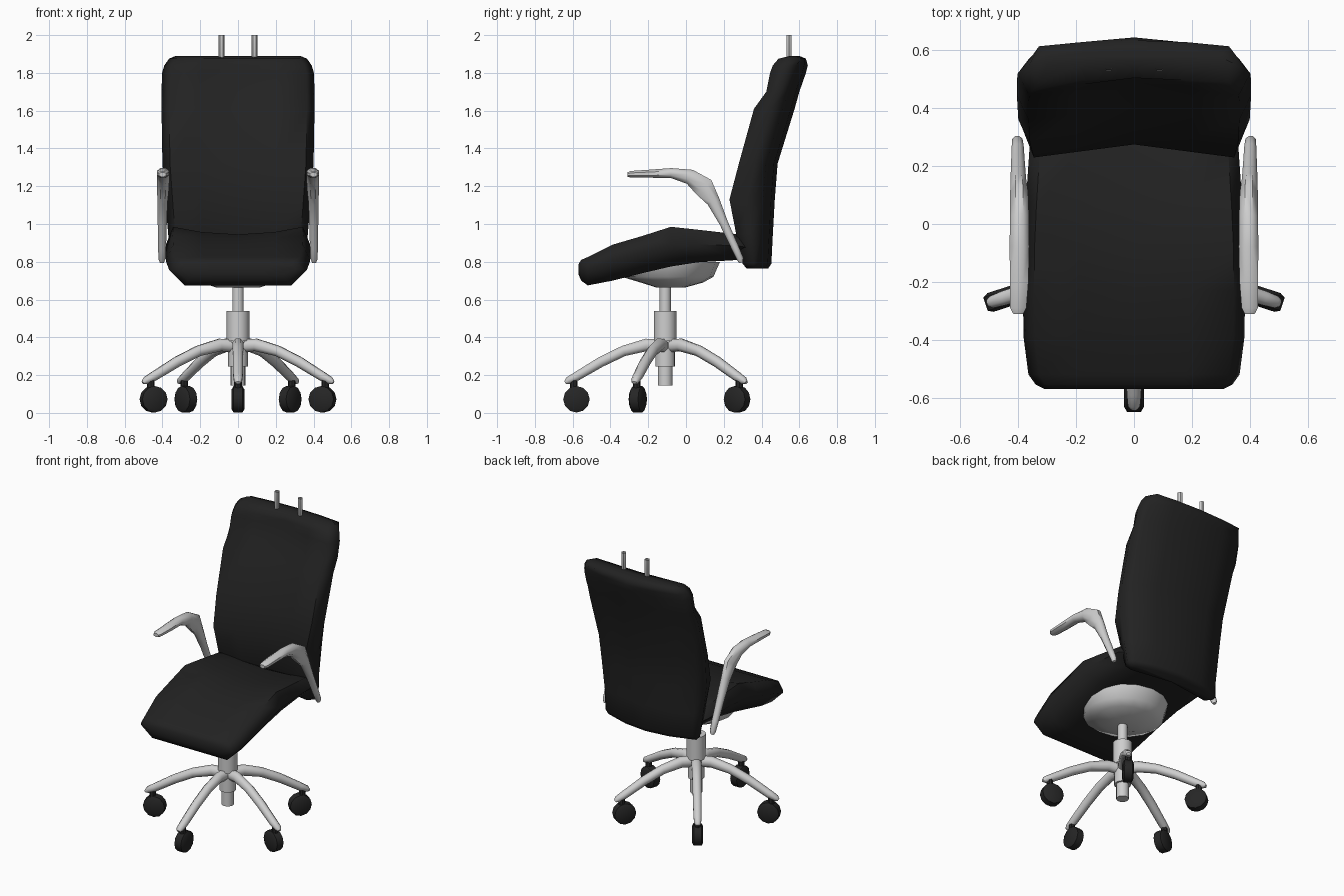
import bpy
import bmesh
from math import cos, sin, pi, radians
from mathutils import Vector

cube = bpy.data.objects.get("Cube")
if cube:
    bpy.data.objects.remove(cube, do_unlink=True)


def material(name, value):
    mat = bpy.data.materials.new(name)
    mat.use_nodes = True
    colour = (value, value, value, 1)
    mat.diffuse_color = colour
    mat.node_tree.nodes["Principled BSDF"].inputs["Base Color"].default_value = colour
    return mat


FABRIC = material("black fabric", 0.016)
RUBBER = material("caster black", 0.019)
METAL = material("light grey metal", 0.62)
HUB_Y = -0.11


def loft(name, rings, mat, caps=True, angle=50):
    """Skin a list of closed rings that share one point count."""
    bm = bmesh.new()
    loops = [[bm.verts.new(p) for p in ring] for ring in rings]
    n = len(loops[0])
    for a, b in zip(loops, loops[1:]):
        for i in range(n):
            j = (i + 1) % n
            bm.faces.new((a[i], a[j], b[j], b[i]))
    if caps:
        bm.faces.new(loops[0])
        bm.faces.new(loops[-1])
    bmesh.ops.recalc_face_normals(bm, faces=bm.faces)
    mesh = bpy.data.meshes.new(name)
    bm.to_mesh(mesh)
    bm.free()
    mesh.materials.append(mat)
    obj = bpy.data.objects.new(name, mesh)
    bpy.context.collection.objects.link(obj)
    bpy.ops.object.select_all(action="DESELECT")
    obj.select_set(True)
    bpy.context.view_layer.objects.active = obj
    bpy.ops.object.shade_smooth_by_angle(angle=radians(angle))
    return obj


def turned(name, profile, centre, mat, sides=16, caps=True):
    """Upright round part from (radius, z) pairs."""
    x, y = centre
    rings = [[(x + r * cos(2 * pi * i / sides), y + r * sin(2 * pi * i / sides), z)
              for i in range(sides)] for r, z in profile]
    return loft(name, rings, mat, caps, 40)


def sweep(name, path, place, mat, sides=8):
    """Oval bar along (u, z, half height, half width, side shift) stations."""
    rings = []
    for k, (u, z, h, w, shift) in enumerate(path):
        a, b = path[max(k - 1, 0)], path[min(k + 1, len(path) - 1)]
        t = Vector((b[0] - a[0], b[1] - a[1])).normalized()
        ring = []
        for i in range(sides):
            q = 2 * pi * (i + 0.5) / sides
            up, side = h * sin(q) * 1.08, w * cos(q) * 1.08
            ring.append(place(u - t.y * up, shift + side, z + t.x * up))
        rings.append(ring)
    return loft(name, rings, mat)


# Backrest: stacked sections, bowed backwards in the middle
SPREAD = (-0.9, -0.5, 0, 0.5, 0.9)
back_levels = [  # z, front y, rear y, half width
    (0.765, 0.32, 0.435, 0.33), (0.79, 0.30, 0.452, 0.355), (0.95, 0.265, 0.46, 0.37),
    (1.13, 0.23, 0.47, 0.385), (1.32, 0.28, 0.485, 0.40), (1.61, 0.36, 0.575, 0.405),
    (1.70, 0.425, 0.60, 0.405), (1.80, 0.445, 0.635, 0.402), (1.84, 0.46, 0.645, 0.39),
    (1.875, 0.49, 0.635, 0.365), (1.89, 0.55, 0.60, 0.33)]
rings = []
for z, front, rear, w in back_levels:
    bow = 0.045 if z < 1.87 else 0.015
    edge = front + 0.45 * (rear - front) - 0.01
    ring = [(-w, edge, z)]
    ring += [(f * w, front + bow * (1 - abs(f) / 0.9), z) for f in SPREAD]
    ring += [(w, edge, z)]
    ring += [(f * w, rear - 1.7 * bow * f * f, z) for f in reversed(SPREAD)]
    rings.append(ring)
loft("backrest", rings, FABRIC, angle=70)

# Seat cushion: sections from front to rear with a dished middle
seat_stations = [  # y, top z, bottom z, half width, dish
    (-0.57, 0.785, 0.735, 0.31, 0), (-0.555, 0.81, 0.70, 0.34, 0),
    (-0.52, 0.825, 0.675, 0.365, 0), (-0.39, 0.89, 0.70, 0.382, 0.005),
    (-0.23, 0.937, 0.74, 0.384, 0.015), (-0.08, 0.985, 0.775, 0.382, 0.04),
    (0.06, 0.97, 0.797, 0.375, 0.04), (0.28, 0.945, 0.81, 0.36, 0.03),
    (0.34, 0.91, 0.825, 0.33, 0.02)]
rings = []
for y, top, bottom, w, dish in seat_stations:
    mid = bottom + 0.55 * (top - bottom)
    ring = [(-w, y, mid)]
    ring += [(f * w, y, top - dish * (1 - (f / 0.9) ** 2)) for f in SPREAD]
    ring += [(w, y, mid)]
    ring += [(f * w * 0.86, y, bottom) for f in reversed(SPREAD)]
    rings.append(ring)
loft("seat_cushion", rings, FABRIC, angle=70)

# Shell under the seat
rings = []
for z, y0, y1, w in ((0.80, -0.37, 0.18, 0.27), (0.72, -0.34, 0.145, 0.25),
                     (0.69, -0.24, 0.09, 0.19), (0.665, -0.16, 0.0, 0.12)):
    c, r = (y0 + y1) / 2, (y1 - y0) / 2
    rings.append([(w * cos(pi * i / 8), c + r * sin(pi * i / 8), z) for i in range(16)])
loft("seat_shell", rings, METAL, angle=60)

# Gas column and hub
turned("column_rod", [(0.03, 0.50), (0.03, 0.68)], (0, HUB_Y), METAL)
turned("column_collar", [(0.06, 0.38), (0.06, 0.54)], (0, HUB_Y), METAL)
turned("base_hub", [(0.052, 0.245), (0.052, 0.40)], (0, HUB_Y), METAL)
turned("column_foot", [(0.039, 0.145), (0.039, 0.26)], (0, HUB_Y), METAL)

# Five-legged base with casters
leg_path = [(0.02, 0.355, 0.035, 0.03, 0), (0.10, 0.36, 0.033, 0.03, 0),
            (0.22, 0.328, 0.028, 0.028, 0), (0.34, 0.27, 0.027, 0.027, 0),
            (0.47, 0.193, 0.024, 0.025, 0), (0.515, 0.17, 0.019, 0.021, 0),
            (0.53, 0.16, 0.008, 0.012, 0)]
for n in range(5):
    q = -pi / 2 + n * 2 * pi / 5
    out, across = Vector((cos(q), sin(q), 0)), Vector((-sin(q), cos(q), 0))
    hub = Vector((0, HUB_Y, 0))

    def place(u, s, z):
        return hub + out * u + across * s + Vector((0, 0, z))

    sweep(f"base_leg_{n + 1}", leg_path, place, METAL)
    spots = [(-0.034, 0.052), (-0.024, 0.07), (0.024, 0.07), (0.034, 0.052)]
    wheel = [[place(0.47 + r * cos(pi * i / 6), s, 0.072 + r * sin(pi * i / 6))
              for i in range(12)] for s, r in spots]
    loft(f"caster_{n + 1}", wheel, RUBBER, angle=40)
    pin = place(0.485, 0, 0)
    turned(f"caster_pin_{n + 1}", [(0.02, 0.10), (0.02, 0.175)], (pin.x, pin.y), RUBBER, 8)

# Armrests, and the two open posts on top of the backrest
arm_path = [(-0.31, 1.262, 0.012, 0.018, 0.40), (-0.29, 1.263, 0.018, 0.028, 0.40),
            (-0.20, 1.266, 0.021, 0.032, 0.397), (-0.08, 1.27, 0.026, 0.034, 0.396),
            (0.02, 1.25, 0.04, 0.033, 0.396), (0.095, 1.195, 0.055, 0.031, 0.397),
            (0.145, 1.12, 0.035, 0.027, 0.40), (0.20, 1.005, 0.023, 0.024, 0.401),
            (0.26, 0.875, 0.02, 0.021, 0.402), (0.287, 0.815, 0.018, 0.018, 0.403),
            (0.292, 0.795, 0.01, 0.01, 0.403)]
for side, sign in (("left", 1), ("right", -1)):
    sweep(f"armrest_{side}", arm_path, lambda u, s, z: (sign * s, u, z), METAL)
    turned(f"headrest_post_{side}", [(0.004, 1.86), (0.016, 1.885), (0.016, 2.0)],
           (sign * 0.088, 0.545), METAL, 6, caps=False)
